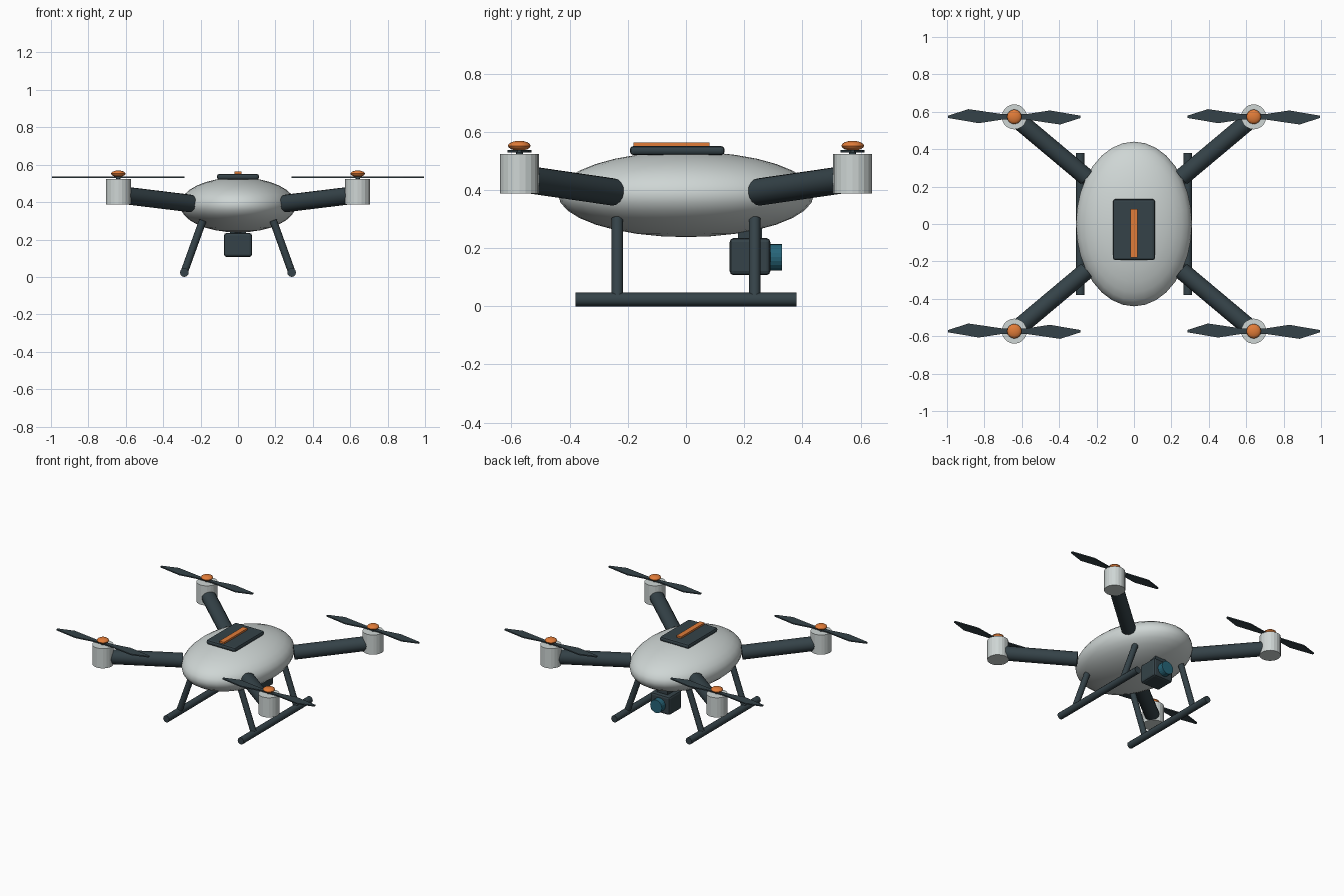
import bpy, bmesh, math
from mathutils import Vector

if "Cube" in bpy.data.objects:
    bpy.data.objects.remove(bpy.data.objects["Cube"])


def material(name, rgb):
    m = bpy.data.materials.new(name)
    m.diffuse_color = (*rgb, 1)
    m.use_nodes = True
    m.node_tree.nodes["Principled BSDF"].inputs["Base Color"].default_value = m.diffuse_color
    return m


SHELL = material("shell", (0.62, 0.67, 0.66))
DARK = material("dark", (0.035, 0.055, 0.065))
ORANGE = material("orange", (0.75, 0.2, 0.04))
TEAL = material("teal", (0.02, 0.13, 0.19))


def finish(name, mat, angle=None):
    ob = bpy.context.object
    ob.name = name
    ob.data.materials.append(mat)
    if angle:
        bpy.ops.object.shade_smooth_by_angle(angle=math.radians(angle))
    return ob


def ellipsoid(name, loc, size, mat, segs, rings):
    bpy.ops.mesh.primitive_uv_sphere_add(segments=segs, ring_count=rings, radius=1, location=loc)
    bpy.context.object.scale = size
    bpy.ops.object.transform_apply(location=False, rotation=False)
    return finish(name, mat, 40)


def rod(name, a, b, r, mat, sides=16, angle=30):
    a, b = Vector(a), Vector(b)
    d = b - a
    bpy.ops.mesh.primitive_cylinder_add(vertices=sides, radius=r, depth=d.length, location=(a + b) / 2,
                                        rotation=d.to_track_quat('Z', 'Y').to_euler())
    return finish(name, mat, angle)


def box(name, lo, hi, mat, bevel=0.0):
    lo, hi = Vector(lo), Vector(hi)
    bpy.ops.mesh.primitive_cube_add(size=1, location=(lo + hi) / 2)
    ob = bpy.context.object
    ob.scale = hi - lo
    bpy.ops.object.transform_apply(location=False, rotation=False)
    if bevel:
        mod = ob.modifiers.new("bevel", 'BEVEL')
        mod.width, mod.segments = bevel, 2
    return finish(name, mat)


def propeller(name, loc):
    # one swept blade outline, repeated at 180 degrees and given thickness
    outline = [(0, -0.014), (0.06, -0.014), (0.245, -0.041), (0.355, -0.006),
               (0.355, 0.006), (0.19, 0.034), (0.06, 0.014), (0, 0.014)]
    bm = bmesh.new()
    for s in (1, -1):
        f = bm.faces.new([bm.verts.new((s * u, s * v, -0.004)) for u, v in outline])
        ext = bmesh.ops.extrude_face_region(bm, geom=[f])
        verts = [g for g in ext["geom"] if isinstance(g, bmesh.types.BMVert)]
        bmesh.ops.translate(bm, vec=(0, 0, 0.008), verts=verts)
    bmesh.ops.recalc_face_normals(bm, faces=bm.faces)
    me = bpy.data.meshes.new(name)
    bm.to_mesh(me)
    bm.free()
    me.materials.append(DARK)
    ob = bpy.data.objects.new(name, me)
    ob.location = loc
    bpy.context.collection.objects.link(ob)


# Fuselage with battery hatch on top
ellipsoid("body", (0, 0, 0.385), (0.31, 0.44, 0.147), SHELL, 32, 16)
box("battery_hatch", (-0.112, -0.193, 0.52), (0.112, 0.133, 0.551), DARK, 0.012)
box("hatch_stripe", (-0.018, -0.18, 0.545), (0.018, 0.08, 0.563), ORANGE)

# Arms, motors and propellers at the four corners
for sx, side in ((-1, "left"), (1, "right")):
    for sy, end in ((-1, "front"), (1, "back")):
        tag = f"{end}_{side}"
        mx, my = sx * 0.64, sy * 0.573
        rod("arm_" + tag, (sx * 0.255, sy * 0.25, 0.393), (mx, my, 0.44), 0.047, DARK)
        rod("motor_" + tag, (mx, my, 0.387), (mx, my, 0.524), 0.067, SHELL, 20, 15)
        rod("shaft_" + tag, (mx, my, 0.52), (mx, my, 0.545), 0.012, DARK, 12)
        propeller("propeller_" + tag, (mx, my, 0.533))
        ellipsoid("hub_" + tag, (mx, my, 0.552), (0.039, 0.039, 0.017), ORANGE, 16, 8)
        # Landing strut
        rod("strut_" + tag, (sx * 0.188, sy * 0.236, 0.302), (sx * 0.286, sy * 0.236, 0.03), 0.02, DARK, 12, 35)
    rod("skid_" + side, (sx * 0.287, -0.38, 0.0235), (sx * 0.287, 0.38, 0.0235), 0.0235, DARK, 12, 35)

# Camera slung under the body
box("camera_mount", (-0.042, 0.178, 0.225), (0.042, 0.262, 0.29), DARK)
box("camera", (-0.075, 0.15, 0.107), (0.075, 0.29, 0.235), DARK, 0.014)
rod("lens", (0, 0.27, 0.169), (0, 0.33, 0.169), 0.045, TEAL, 20, 15)
